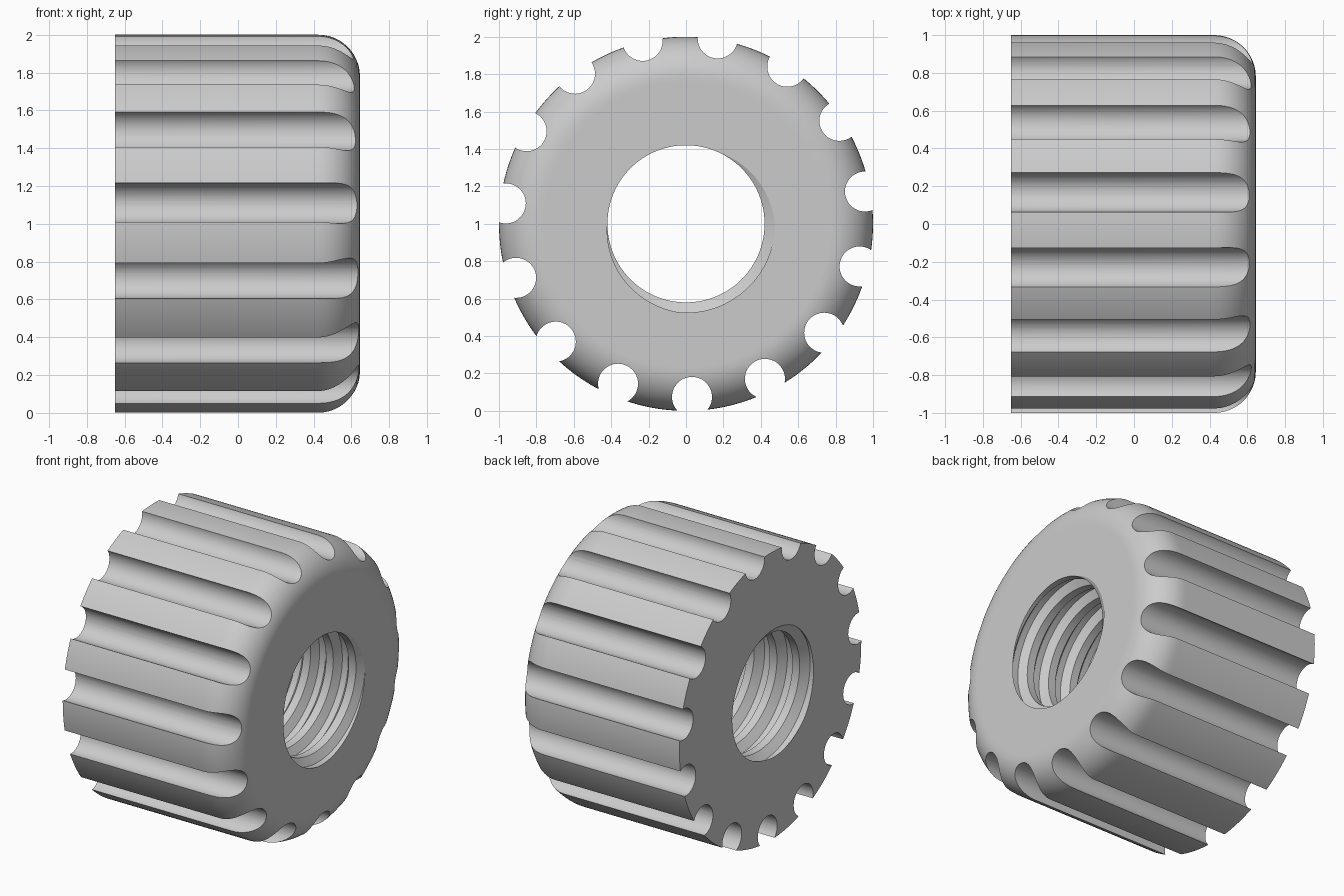
import bpy, bmesh, math
from mathutils import Matrix, Vector

if "Cube" in bpy.data.objects:
    bpy.data.objects.remove(bpy.data.objects["Cube"])

BACK, FRONT = -0.65, 0.645
SEGMENTS = 180
FILLET = 0.22
CREST, ROOT, PITCH = 0.42, 0.475, 0.175
# Thread profile: (fraction of a turn, radius)
PROFILE = [(0.0, ROOT), (0.18, CREST), (0.5, CREST), (0.74, ROOT), (1.0, ROOT)]


def thread_radius(phase):
    phase %= 1.0
    for (a, ra), (b, rb) in zip(PROFILE, PROFILE[1:]):
        if phase <= b:
            return ra + (rb - ra) * (phase - a) / (b - a)


def point(x, r, turn):
    angle = turn * math.tau
    return Vector((x, r * math.cos(angle), 1 + r * math.sin(angle)))


def new_object(name, bm):
    mesh = bpy.data.meshes.new(name)
    bm.to_mesh(mesh)
    bm.free()
    obj = bpy.data.objects.new(name, mesh)
    bpy.context.collection.objects.link(obj)
    return obj


# Outer profile from the back rim over the rounded front edge
outer = [(BACK, 1.0), (FRONT - FILLET - 0.02, 1.0)]
for i in range(13):
    a = math.pi / 2 * (1 - i / 12)
    outer.append((FRONT - FILLET + FILLET * math.cos(a), 1 - FILLET + FILLET * math.sin(a)))
outer.append((FRONT, 0.76))

# Knob body with a helical thread down the bore
bm = bmesh.new()
STARTS = len(PROFILE) - 1
turns = math.ceil((FRONT - BACK) / PITCH) + 4
columns = []
for j in range(SEGMENTS):
    turn = j / SEGMENTS
    verts = [bm.verts.new(point(x, r, turn)) for x, r in outer]
    bore = []
    for n in range(-2, turns):
        for t, _ in PROFILE[:-1]:
            x = FRONT + PITCH * (turn - t - n)
            x = min(FRONT, max(BACK, x))
            r = thread_radius(turn - (x - FRONT) / PITCH)
            bore.append(bm.verts.new(point(x, r, turn)))
    columns.append((verts, bore))

for j in range(SEGMENTS):
    (o1, b1), (o2, b2) = columns[j], columns[(j + 1) % SEGMENTS]
    shift = STARTS if j == SEGMENTS - 1 else 0
    for k in range(len(o1) - 1):
        bm.faces.new((o1[k], o1[k + 1], o2[k + 1], o2[k]))
    for k in range(shift, len(b1) - 1):
        bm.faces.new((b1[k], b1[k + 1], b2[k + 1 - shift], b2[k - shift]))
    bm.faces.new((o1[-1], b1[shift], b2[0], o2[-1]))
    bm.faces.new((b1[-1], o1[0], o2[0], b2[-1]))
bmesh.ops.remove_doubles(bm, verts=bm.verts, dist=0.0001)
bmesh.ops.recalc_face_normals(bm, faces=bm.faces)
knob = new_object("threaded_knob", bm)

# Ring of round grip grooves, set slightly above the knob axis
bm = bmesh.new()
for i in range(15):
    a = math.radians(-88.1 + 24 * i)
    place = Matrix.Translation((0, 0.966 * math.cos(a), 1.04 + 0.966 * math.sin(a)))
    bmesh.ops.create_cone(bm, cap_ends=True, segments=48, radius1=0.107, radius2=0.107,
                          depth=2, matrix=place @ Matrix.Rotation(math.pi / 2, 4, "Y"))
cutter = new_object("groove_cutter", bm)
cutter.hide_render = True

bpy.ops.object.select_all(action="DESELECT")
knob.select_set(True)
bpy.context.view_layer.objects.active = knob
cut = knob.modifiers.new("grip_grooves", "BOOLEAN")
cut.operation = "DIFFERENCE"
cut.solver = "EXACT"
cut.object = cutter
bpy.ops.object.modifier_apply(modifier=cut.name)
bpy.data.objects.remove(cutter)

# Plain grey material
grey = bpy.data.materials.new("light_grey")
grey.use_nodes = True
color = (0.6, 0.6, 0.6, 1)
grey.diffuse_color = color
grey.node_tree.nodes["Principled BSDF"].inputs["Base Color"].default_value = color
knob.data.materials.clear()
knob.data.materials.append(grey)
bpy.ops.object.shade_smooth_by_angle(angle=math.radians(25))
